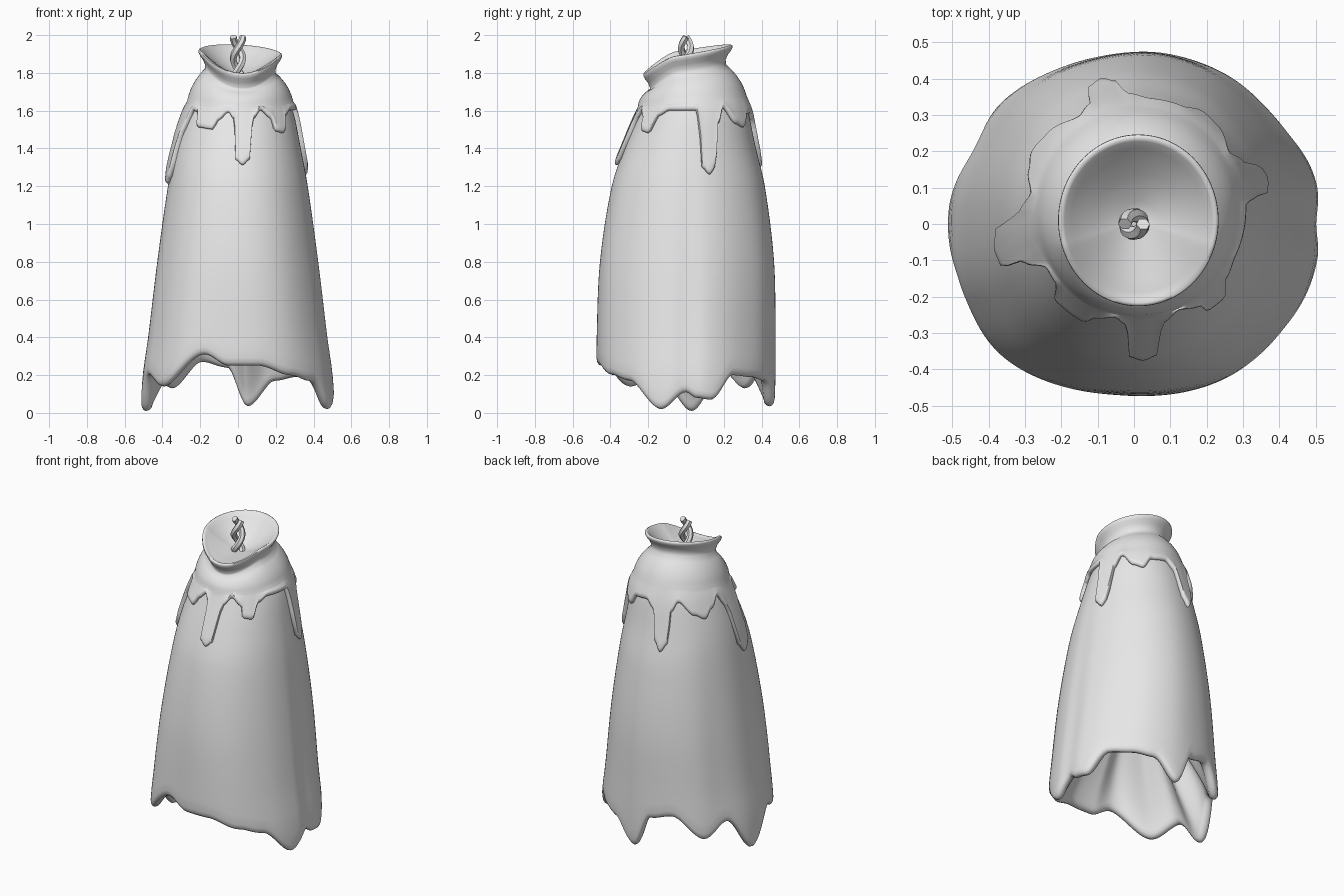
import bpy, bmesh, math

if "Cube" in bpy.data.objects:
    bpy.data.objects.remove(bpy.data.objects["Cube"])

N = 180  # columns around the candle

wax = bpy.data.materials.new("grey_wax")
wax.diffuse_color = (0.8, 0.8, 0.8, 1)
wax.use_nodes = True
wax.node_tree.nodes["Principled BSDF"].inputs["Base Color"].default_value = wax.diffuse_color


def ease(keys, a):
    """Smooth periodic interpolation of (degrees, value) keys."""
    a %= 360
    ks = [(keys[-1][0] - 360, keys[-1][1])] + keys + [(keys[0][0] + 360, keys[0][1])]
    for (a0, v0), (a1, v1) in zip(ks, ks[1:]):
        if a0 <= a <= a1:
            t = (a - a0) / (a1 - a0)
            return v0 + (v1 - v0) * t * t * (3 - 2 * t)


def spline(rows, z):
    """Catmull-Rom style interpolation of table rows keyed by height."""
    z = min(max(z, rows[0][0]), rows[-1][0])
    i = max(k for k in range(len(rows) - 1) if rows[k][0] <= z)
    p, q = rows[i], rows[i + 1]
    o, r = rows[max(i - 1, 0)], rows[min(i + 2, len(rows) - 1)]
    h = q[0] - p[0]
    t = (z - p[0]) / h
    out = []
    for k in range(1, len(p)):
        m0 = (q[k] - o[k]) / (q[0] - o[0]) * h
        m1 = (r[k] - p[k]) / (r[0] - p[0]) * h
        out.append((2*t**3 - 3*t*t + 1) * p[k] + (t**3 - 2*t*t + t) * m0
                   + (3*t*t - 2*t**3) * q[k] + (t**3 - t*t) * m1)
    return out


# height, x radius, y radius, x centre, y centre
PROFILE = [(0, .512, .466, 0, 0), (.2, .5, .472, 0, 0), (.4, .472, .472, 0, 0),
           (.8, .425, .46, 0, .005), (1.2, .37, .405, 0, .012),
           (1.4, .333, .348, 0, .022), (1.6, .281, .285, .01, .042),
           (1.7, .238, .248, .012, .046)]
# gentle folds: angle, radius factor
FOLDS = [(0, .995), (13, 1.02), (42, 1.0), (60, 1.01), (78, 1.01), (102, .995), (135, 1.015),
         (152, .995), (175, 1.005), (205, 1.03), (228, 1.06), (266, 1.0), (304, 1.035),
         (328, 1.025), (349, 1.015)]
# ragged lower hem: angle, height
HEM = [(0, .11), (7, .08), (17, .07), (33, .2), (50, .19), (66, .17), (84, .035), (97, .24),
       (114, .27), (136, .13), (154, .22), (176, .01), (199, .2), (219, .14),
       (248, .31), (264, .25), (283, .25), (304, .2), (320, .17), (343, .02)]
# wax drips of the cap: angle, height
DRIPS = [(2, 1.6), (7, 1.5), (10, 1.3), (16, 1.26), (21, 1.3), (24, 1.52), (31, 1.61),
         (46, 1.53), (56, 1.51), (66, 1.58), (84, 1.59), (95, 1.54), (98, 1.36), (104, 1.3),
         (110, 1.35), (114, 1.54), (123, 1.6), (139, 1.52), (150, 1.49), (160, 1.54),
         (172, 1.6), (181, 1.52), (184, 1.27), (191, 1.21), (198, 1.25), (203, 1.48),
         (213, 1.6), (222, 1.59), (227, 1.51), (244, 1.5), (249, 1.55), (258, 1.59),
         (265, 1.55), (268, 1.34), (274, 1.31), (280, 1.34), (283, 1.55), (292, 1.6),
         (303, 1.56), (307, 1.49), (317, 1.48), (322, 1.57), (334, 1.6)]


def surface(deg, z, off=0.0):
    """Point on the body at an angle and height, pushed outward by off."""
    rx, ry, cx, cy = spline(PROFILE, z)
    a = math.radians(deg)
    fade = min(1, max(0, (1.7 - z) / 1.2))
    f = 1 + (ease(FOLDS, deg) - 1) * fade
    return (cx + (rx * f + off) * math.cos(a), cy + (ry * f + off) * math.sin(a), z)


def loft(name, column, close_start=False, close_end=False):
    """Skin columns of points placed around the axis."""
    bm = bmesh.new()
    cols = [[bm.verts.new(p) for p in column(360 * i / N)] for i in range(N)]
    for i in range(N):
        a, b = cols[i], cols[(i + 1) % N]
        for j in range(len(a) - 1):
            bm.faces.new((a[j], b[j], b[j + 1], a[j + 1]))
    if close_start:
        bm.faces.new([c[0] for c in cols])
    if close_end:
        bm.faces.new([c[-1] for c in cols])
    bmesh.ops.recalc_face_normals(bm, faces=bm.faces)
    me = bpy.data.meshes.new(name)
    bm.to_mesh(me)
    bm.free()
    finish(name, me, 60)


def finish(name, data, angle):
    ob = bpy.data.objects.new(name, data)
    bpy.context.collection.objects.link(ob)
    data.materials.append(wax)
    bpy.ops.object.select_all(action='DESELECT')
    ob.select_set(True)
    bpy.context.view_layer.objects.active = ob
    bpy.ops.object.shade_smooth_by_angle(angle=math.radians(angle))


# body with a thick rounded hem and a pleated hollow underneath
def body_column(deg):
    h = ease(HEM, deg)
    ts = [k / 24 for k in range(25)]
    x0, y0, z0 = surface(deg, h + .04, -.06)
    inner = []
    for k in range(12, 0, -1):
        t = k / 12
        pleat = 1 + .1 * (h - .15) * math.sin(math.pi * t) / .15
        r = (1 - .97 * t ** 1.15) * pleat
        inner.append((x0 * r, y0 * r, z0 + (.9 - z0) * t))
    inner.append((x0, y0, z0))
    roll = [surface(deg, h + dz, off) for off, dz in
            ((-.054, .018), (-.042, .005), (-.028, 0), (-.014, .004), (-.004, .018))]
    outer = [surface(deg, h + .04 + (1.62 - h) * t) for t in ts]
    return inner + roll + outer


# melted cap: drips, shoulder, flared lip and sunken bowl
def cap_column(deg):
    a = math.radians(deg)
    c, s = math.cos(a), math.sin(a)
    e = ease(DRIPS, deg)
    pts = [surface(deg, e + dz, off) for off, dz in
           ((-.012, .014), (.004, .001), (.014, .003), (.022, .012), (.026, .027))]
    top = 1.65 + .03 * s
    pts += [surface(deg, e + .027 + (top - e - .027) * k / 10, .026 - .006 * k / 10)
            for k in range(1, 11)]
    # lip height dips at the front
    lip = 1.908 + .037 * s - .012 * c
    if s < -.3:
        lip -= .075 * ((-s - .3) / .7) ** 1.5

    def ring(r, z):
        return (.012 + r * c, .01 + r * 1.07 * s, z)

    drop = .1 + .015 * min(s, 0)
    neck = ring(.188, lip - drop)
    last = pts[-1]
    for t in (.2, .4, .6, .8):
        b = .014 * 4 * t * (1 - t)
        p = [u + (v - u) * t for u, v in zip(last, neck)]
        pts.append((p[0] + b * c, p[1] + b * s, p[2] + b * .5))
    pts += [neck, ring(.187, lip - .075), ring(.198, lip - .048), ring(.213, lip - .027),
            ring(.221, lip - .01), ring(.22, lip), ring(.212, lip + .004), ring(.203, lip - .002)]
    floor = 1.79
    for r, t in ((.185, .84), (.155, .64), (.12, .42), (.085, .24), (.05, .1), (.02, 0)):
        pts.append(ring(r, floor + (lip - floor) * t))
    return pts


loft("candle_body", body_column, close_start=True)
loft("melted_cap", cap_column, close_end=True)

# wick of two twisted strands
for k in range(2):
    cu = bpy.data.curves.new("wick_strand", 'CURVE')
    cu.dimensions = '3D'
    cu.bevel_depth = .019
    cu.bevel_resolution = 1
    cu.use_fill_caps = True
    sp = cu.splines.new('POLY')
    sp.points.add(16)
    for i, p in enumerate(sp.points):
        t = i / 16
        w = math.pi * (k + 2 * t)
        p.co = (.025 * math.cos(w), .025 * math.sin(w), 1.76 + .23 * t, 1)
    tmp = bpy.data.objects.new("strand_path", cu)
    bpy.context.collection.objects.link(tmp)
    bpy.context.view_layer.update()
    me = bpy.data.meshes.new_from_object(tmp.evaluated_get(bpy.context.evaluated_depsgraph_get()))
    bpy.data.objects.remove(tmp)
    me.materials.clear()
    finish("wick_strand_%d" % (k + 1), me, 50)
